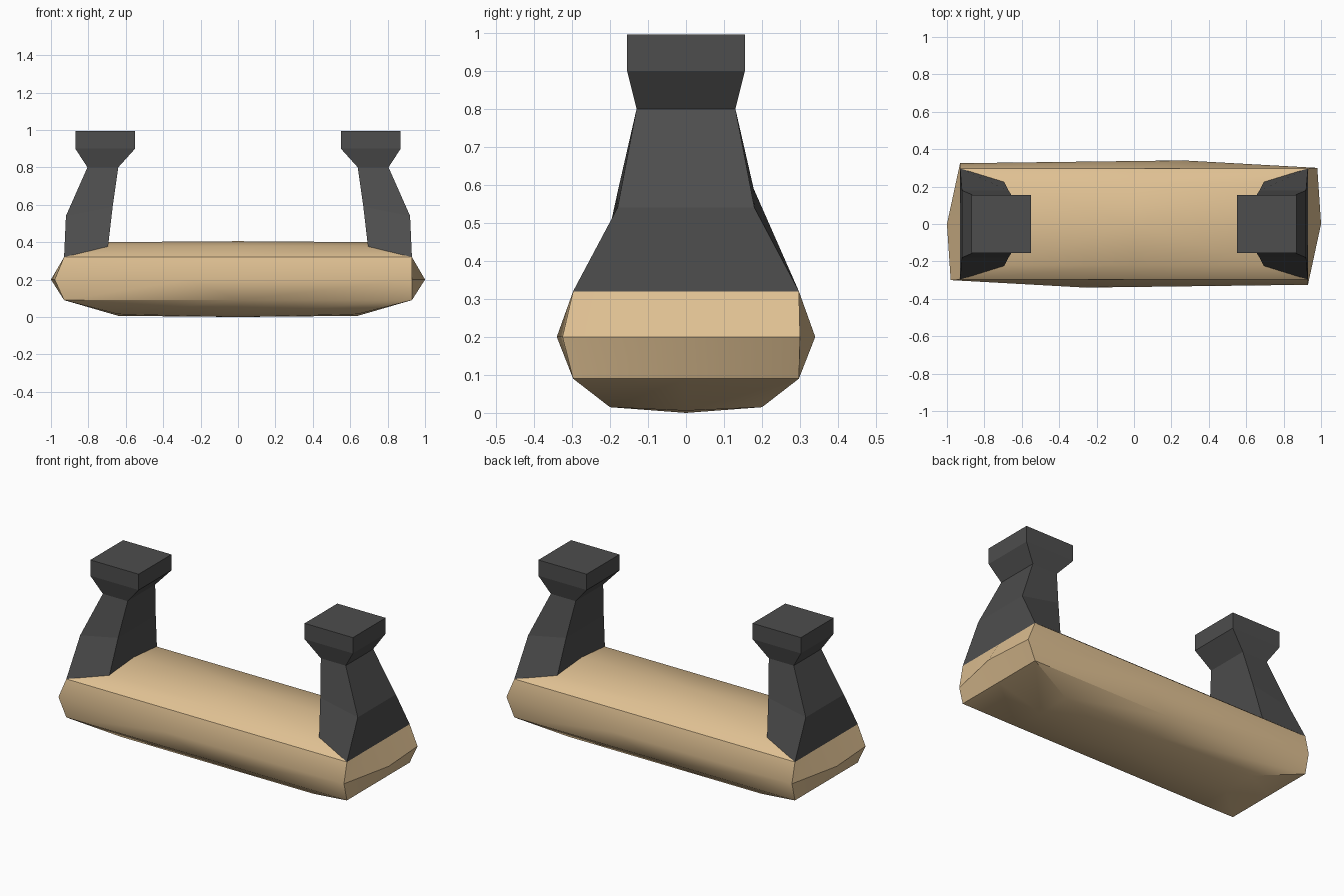
import bpy, bmesh, math

if "Cube" in bpy.data.objects:
    bpy.data.objects.remove(bpy.data.objects["Cube"], do_unlink=True)


def material(name, colour):
    mat = bpy.data.materials.new(name)
    mat.use_nodes = True
    mat.diffuse_color = (*colour, 1)
    mat.node_tree.nodes["Principled BSDF"].inputs["Base Color"].default_value = (*colour, 1)
    return mat


tan = material("tan", (0.74, 0.53, 0.29))
charcoal = material("charcoal", (0.075, 0.075, 0.075))


def loft(name, rings, mat, smooth_angle=None, bottom_tip=None, top_tip=None):
    """Skin a stack of equal-length rings; close each end with a face or a fan."""
    bm = bmesh.new()
    loops = [[bm.verts.new(p) for p in ring] for ring in rings]
    n = len(loops[0])
    for low, high in zip(loops, loops[1:]):
        for i in range(n):
            j = (i + 1) % n
            bm.faces.new((low[i], low[j], high[j], high[i]))
    for loop, tip in ((loops[0], bottom_tip), (loops[-1], top_tip)):
        if tip is None:
            bm.faces.new(loop)
        else:
            v = bm.verts.new(tip)
            for i in range(n):
                bm.faces.new((loop[i], loop[(i + 1) % n], v))
    bmesh.ops.recalc_face_normals(bm, faces=bm.faces)
    mesh = bpy.data.meshes.new(name)
    bm.to_mesh(mesh)
    bm.free()
    mesh.materials.append(mat)
    obj = bpy.data.objects.new(name, mesh)
    bpy.context.collection.objects.link(obj)
    if smooth_angle:
        bpy.ops.object.select_all(action='DESELECT')
        obj.select_set(True)
        bpy.context.view_layer.objects.active = obj
        bpy.ops.object.shade_smooth_by_angle(angle=math.radians(smooth_angle))
    return obj


# Long rounded bar: rectangular rings around a twisted girdle
def box_ring(a, b, z, z_mid):
    half = [(a, 0, z_mid), (a, b, z), (0, b, z), (-a, b, z)]
    return half + [(-x, -y, h) for x, y, h in half]


girdle = [(1, 0, 0.2), (0.98, 0.3, 0.2), (0.26, 0.34, 0.2), (-0.93, 0.325, 0.2)]
girdle += [(-x, -y, z) for x, y, z in girdle]
loft("grip_bar", [
    box_ring(0.64, 0.2, 0.015, 0.006),
    box_ring(0.93, 0.297, 0.09, 0.09),
    girdle,
    box_ring(0.93, 0.297, 0.32, 0.32),
    box_ring(0.70, 0.22, 0.38, 0.4),
], tan, 35, bottom_tip=(0, 0, 0), top_tip=(0, 0, 0.405))


# Tapered posts with flared mounting heads
def post_ring(inner, outer, y_in, y_out, z_in, z_out, s):
    return [(s * outer, -y_out, z_out), (s * outer, y_out, z_out),
            (s * inner, y_in, z_in), (s * inner, -y_in, z_in)]


for side, s in (("left", 1), ("right", -1)):
    loft(side + "_post", [
        post_ring(0.695, 0.93, 0.225, 0.297, 0.375, 0.32, s),
        post_ring(0.67, 0.92, 0.178, 0.18, 0.59, 0.54, s),
        post_ring(0.64, 0.805, 0.13, 0.13, 0.8, 0.8, s),
    ], charcoal)
    loft(side + "_post_head", [
        post_ring(0.64, 0.805, 0.13, 0.13, 0.8, 0.8, s),
        post_ring(0.55, 0.87, 0.155, 0.155, 0.9, 0.9, s),
        post_ring(0.55, 0.87, 0.155, 0.155, 0.995, 0.995, s),
    ], charcoal)
